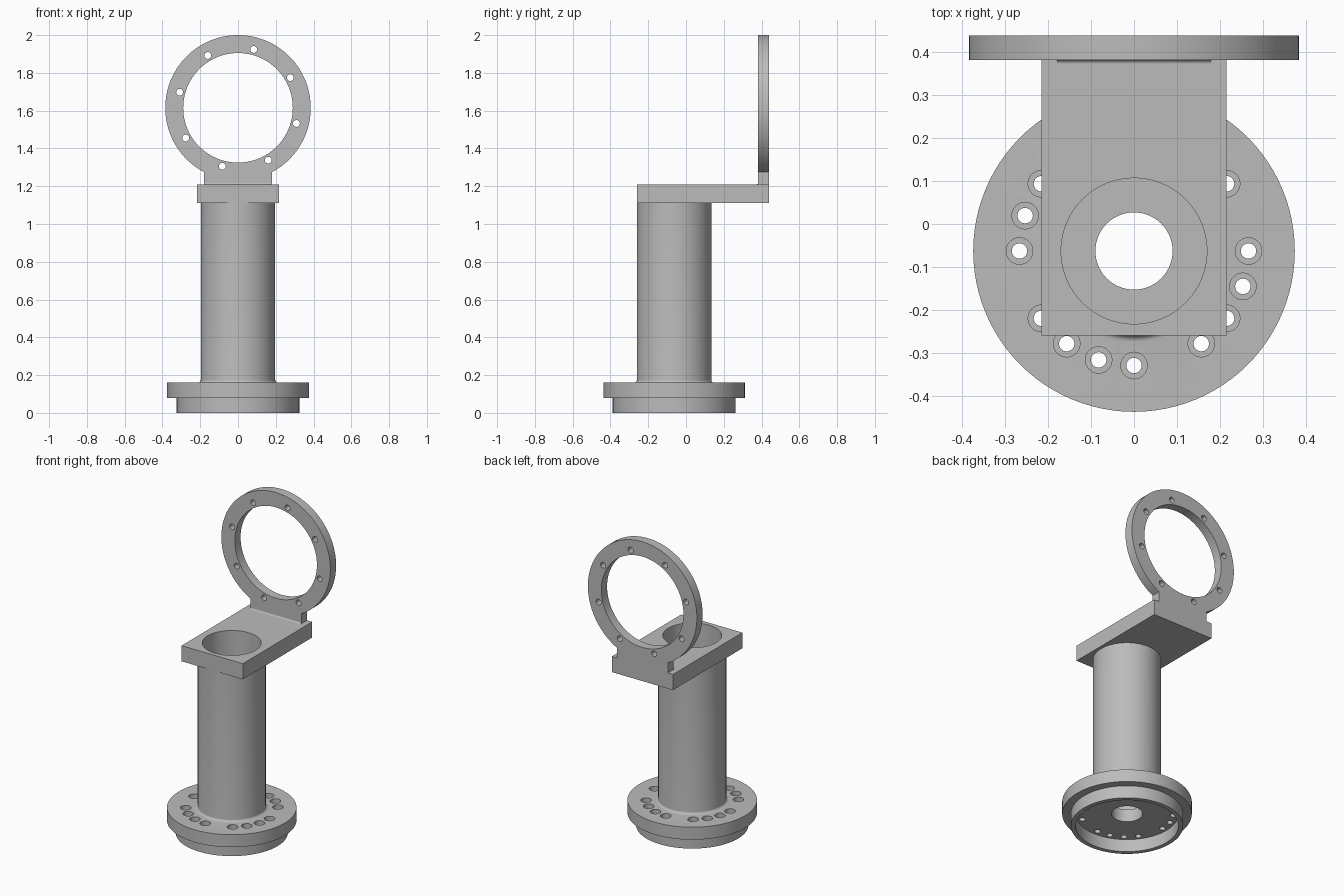
import bpy, bmesh
from math import sin, cos, pi, radians, atan2, sqrt
from mathutils import Matrix, Vector

cube = bpy.data.objects.get("Cube")
if cube:
    bpy.data.objects.remove(cube, do_unlink=True)

grey = bpy.data.materials.new("machined grey")
grey.use_nodes = True
COLOUR = (0.5, 0.5, 0.5, 1)
grey.diffuse_color = COLOUR
grey.node_tree.nodes["Principled BSDF"].inputs["Base Color"].default_value = COLOUR

AXIS_Y = -0.063          # column axis
RING_Z = 1.615           # ring centre
BACK, RING_FRONT = 0.44, 0.382
PLATE_LOW, PLATE_TOP = 1.11, 1.21


def make(name, bm):
    bmesh.ops.recalc_face_normals(bm, faces=bm.faces[:])
    mesh = bpy.data.meshes.new(name)
    bm.to_mesh(mesh)
    bm.free()
    mesh.materials.append(grey)
    ob = bpy.data.objects.new(name, mesh)
    bpy.context.collection.objects.link(ob)
    return ob


def activate(ob):
    bpy.ops.object.select_all(action='DESELECT')
    ob.select_set(True)
    bpy.context.view_layer.objects.active = ob


def lathe(name, profile, segments=96):
    bm = bmesh.new()
    rings = []
    for i in range(segments):
        a = 2 * pi * i / segments
        rings.append([bm.verts.new((r * cos(a), AXIS_Y + r * sin(a), z)) for r, z in profile])
    n = len(profile)
    for i in range(segments):
        p, q = rings[i], rings[(i + 1) % segments]
        for j in range(n):
            k = (j + 1) % n
            bm.faces.new((p[j], q[j], q[k], p[k]))
    return make(name, bm)


def prism(name, outline, axis, low, high):
    """Extrude a 2D outline along y (outline in xz) or x (outline in yz)."""
    place = (lambda u, v, w: (u, w, v)) if axis == 'y' else (lambda u, v, w: (w, u, v))
    bm = bmesh.new()
    face = bm.faces.new([bm.verts.new(place(u, v, low)) for u, v in outline])
    new = bmesh.ops.extrude_face_region(bm, geom=[face])["geom"]
    bmesh.ops.translate(bm, verts=[g for g in new if isinstance(g, bmesh.types.BMVert)],
                        vec=Vector(place(0, 0, high - low)))
    return make(name, bm)


def drill(ob, holes, axis='z', segments=32):
    """Cut cylinders given as (centre, radius, depth) out of an object."""
    bm = bmesh.new()
    turn = Matrix.Rotation(pi / 2, 4, 'X') if axis == 'y' else Matrix()
    for centre, radius, depth in holes:
        bmesh.ops.create_cone(bm, cap_ends=True, segments=segments, radius1=radius,
                              radius2=radius, depth=depth,
                              matrix=Matrix.Translation(centre) @ turn)
    cutter = make("cutter", bm)
    cutter.hide_render = True
    activate(ob)
    mod = ob.modifiers.new("holes", 'BOOLEAN')
    mod.operation, mod.solver, mod.object = 'DIFFERENCE', 'EXACT', cutter
    bpy.ops.object.modifier_apply(modifier=mod.name)
    bpy.data.objects.remove(cutter, do_unlink=True)


# Hollow column with its flange and recessed spigot
COL, FIL = 0.197, 0.015
fillet = [(COL + FIL - FIL * sin(t * pi / 12), 0.16 + FIL - FIL * cos(t * pi / 12))
          for t in range(7)]
column = lathe("flanged_column", [
    (0.09, 0.08), (0.298, 0.08), (0.298, 0), (0.325, 0), (0.325, 0.08), (0.375, 0.08),
    (0.375, 0.16)] + fillet + [(COL, PLATE_LOW), (0.17, PLATE_LOW), (0.17, 0.16), (0.09, 0.16)])

# Counterbored bolt holes, skipping every fifth position
spots = []
for i in range(20):
    if i % 5 != 1:
        a = radians(18 * i)
        spots.append((0.267 * cos(a), AXIS_Y + 0.267 * sin(a)))
drill(column, [((x, y, 0.16), 0.031, 0.08) for x, y in spots])
drill(column, [((x, y, 0.1), 0.018, 0.1) for x, y in spots])

# Offset arm plate, bored to match the column
plate = prism("arm_plate", [(-0.26, PLATE_LOW), (BACK, PLATE_LOW), (BACK, PLATE_TOP),
                            (-0.26, PLATE_TOP)], 'x', -0.216, 0.216)
drill(plate, [((0, AXIS_Y, 1.16), 0.17, 0.3)], segments=96)

# Upright ring with its neck
R, NECK = 0.385, 0.18
start = atan2(-sqrt(R * R - NECK * NECK), NECK)
sweep = 2 * (pi / 2 + start) + 2 * pi - 2 * (pi + 2 * start) - 0.0
sweep = pi - 2 * start
outline = [(R * cos(start + sweep * i / 96), RING_Z + R * sin(start + sweep * i / 96))
           for i in range(97)]
ring = prism("mounting_ring", outline + [(-NECK, PLATE_TOP), (NECK, PLATE_TOP)],
             'y', RING_FRONT, BACK)
mid = (RING_FRONT + BACK) / 2
drill(ring, [((0, mid, RING_Z), 0.29, 0.2)], 'y', 96)
drill(ring, [((0.32 * cos(radians(30 + 45 * i)), mid, RING_Z + 0.32 * sin(radians(30 + 45 * i))),
              0.018, 0.2) for i in range(8)], 'y')

# Small fillet where the neck meets the plate
F = 0.008
curve = [(RING_FRONT - F + F * sin(t * pi / 8), PLATE_TOP + F - F * cos(t * pi / 8))
         for t in range(5)]
neck_fillet = prism("neck_fillet", curve + [(RING_FRONT, PLATE_TOP)], 'x', -NECK, NECK)

for ob in (column, plate, ring, neck_fillet):
    activate(ob)
    bpy.ops.object.shade_smooth_by_angle(angle=radians(30))
